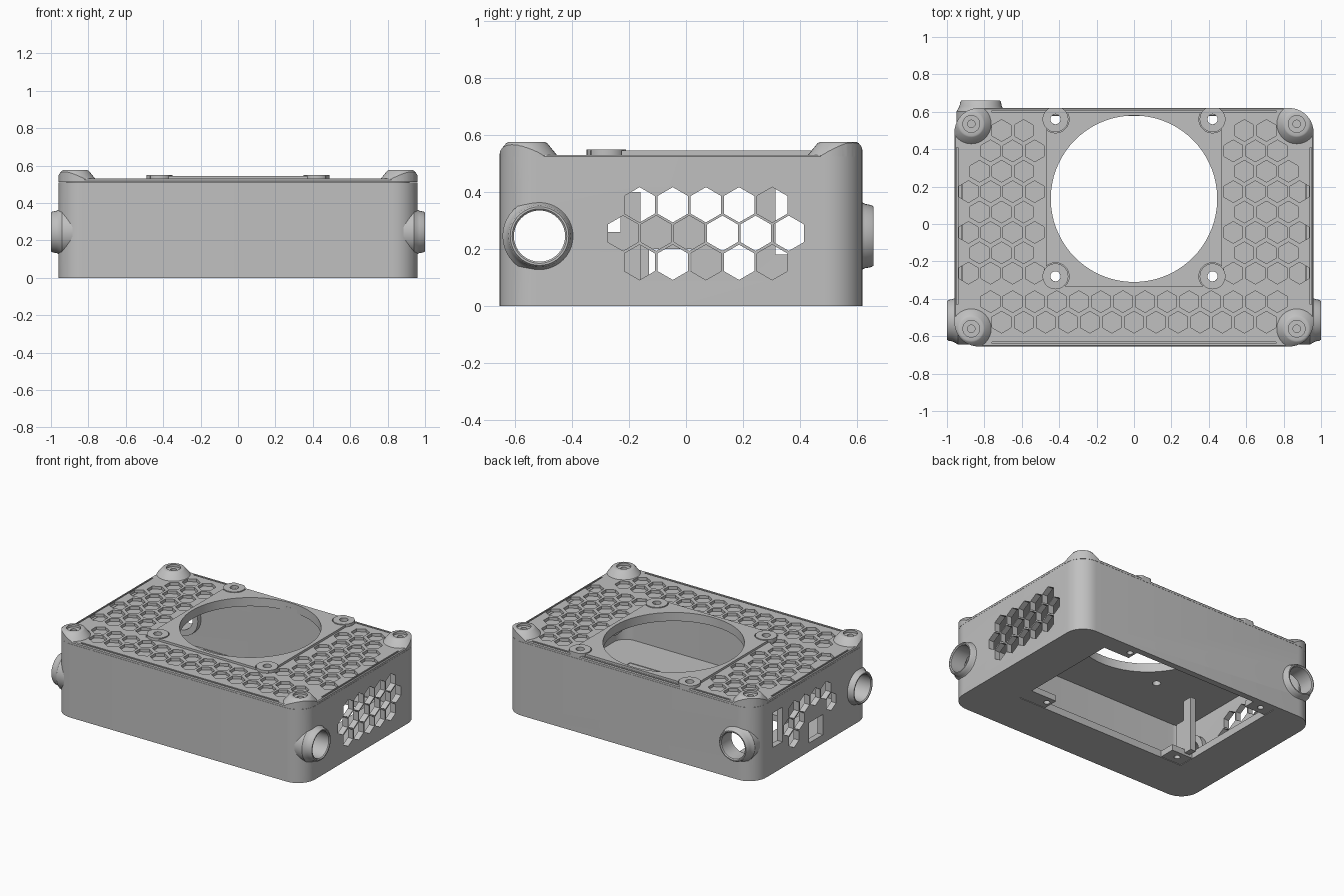
import bpy, bmesh, math
from mathutils import Matrix, Vector

if "Cube" in bpy.data.objects:
    bpy.data.objects.remove(bpy.data.objects["Cube"])

mat = bpy.data.materials.new("grey plastic")
mat.diffuse_color = (0.53, 0.53, 0.53, 1)
mat.use_nodes = True
mat.node_tree.nodes["Principled BSDF"].inputs["Base Color"].default_value = mat.diffuse_color

X, Y0, Y1 = 0.96, -0.655, 0.62          # outer case limits
SEAM_Z, TOP_Z, WALL = 0.51, 0.53, 0.04
FAN = (0.0, 0.135)


def finish(bm, name, hide=False):
    bm.normal_update()
    if bm.calc_volume(signed=True) < 0:
        bmesh.ops.reverse_faces(bm, faces=bm.faces)
    me = bpy.data.meshes.new(name)
    bm.to_mesh(me)
    bm.free()
    ob = bpy.data.objects.new(name, me)
    bpy.context.collection.objects.link(ob)
    me.materials.append(mat)
    ob.hide_render = hide
    return ob


def stack(bm, layers, m=Matrix()):
    """Closed solid through outlines of equal length, bottom to top."""
    rings = [[bm.verts.new(m @ Vector((x, y, z))) for x, y in pts] for pts, z in layers]
    bm.faces.new(rings[0][::-1])
    bm.faces.new(rings[-1])
    n = len(rings[0])
    for a, b in zip(rings, rings[1:]):
        for i in range(n):
            j = (i + 1) % n
            bm.faces.new((a[i], a[j], b[j], b[i]))


def prism(bm, pts, z0, z1, m=Matrix()):
    stack(bm, [(pts, z0), (pts, z1)], m)


def box(bm, x0, x1, y0, y1, z0, z1):
    prism(bm, [(x0, y0), (x1, y0), (x1, y1), (x0, y1)], z0, z1)


def ngon(cx, cy, r, n, start=0.0):
    return [(cx + r * math.cos(start + 2 * math.pi * i / n),
             cy + r * math.sin(start + 2 * math.pi * i / n)) for i in range(n)]


def outline(inset=0.0, n=10):
    """Rounded case outline, moved inwards."""
    r = 0.13 - inset
    x, y0, y1 = X - inset - r, Y0 + inset + r, Y1 - inset - r
    pts = []
    for k, (cx, cy) in enumerate([(x, y1), (-x, y1), (-x, y0), (x, y0)]):
        for i in range(n + 1):
            a = math.pi / 2 * (k + i / n)
            pts.append((cx + r * math.cos(a), cy + r * math.sin(a)))
    return pts


def lathe(bm, profile, m, n=40):
    """Closed ring swept round the local z axis; profile runs inside up, outside down."""
    rings = [[bm.verts.new(m @ Vector((x, y, h))) for x, y in ngon(0, 0, r, n)]
             for r, h in reversed(profile)]
    for a, b in zip(rings, rings[1:] + rings[:1]):
        for i in range(n):
            j = (i + 1) % n
            bm.faces.new((a[i], a[j], b[j], b[i]))


def cut(ob, bm, operation='DIFFERENCE'):
    cutter = finish(bm, "cutter", True)
    mod = ob.modifiers.new("cut", 'BOOLEAN')
    mod.operation, mod.solver, mod.object = operation, 'EXACT', cutter
    bpy.context.view_layer.objects.active = ob
    bpy.ops.object.modifier_apply(modifier=mod.name)
    bpy.data.objects.remove(cutter)


def side_frame(origin, out):
    """Local z points out of a wall, local y stays up."""
    out, up = Vector(out), Vector((0, 0, 1))
    m = Matrix((up.cross(out), up, out)).transposed().to_4x4()
    m.translation = origin
    return m


ports = [side_frame((X, -0.515, 0.245), (1, 0, 0)),
         side_frame((-X, -0.515, 0.245), (-1, 0, 0)),
         side_frame((-0.82, Y1, 0.245), (0, 1, 0))]

# Case body: rounded box with a hollow inside
bm = bmesh.new()
prism(bm, outline(), 0, SEAM_Z)
case = finish(bm, "case_body")
bm = bmesh.new()
prism(bm, outline(WALL), 0.05, 0.6)
cut(case, bm)
bm = bmesh.new()
box(bm, -0.66, 0.66, -0.33, Y1 - WALL - 0.003, -0.1, 0.1)    # floor opening
cut(case, bm)
bm = bmesh.new()
for m in ports:                                       # port holes
    prism(bm, ngon(0, 0, 0.1, 40), -0.09, 0.1, m)
cut(case, bm)

# Side vents: three staggered rows on the right, fewer on the left
PITCH, HEX = 0.1165, 0.062
vents = [(0.07 + PITCH * k, 0.355) for k in range(-2, 3)]
vents += [(0.07 + PITCH * (k - 0.5), 0.255) for k in range(-2, 4)]
vents += [(0.07 + PITCH * k, 0.153) for k in range(-2, 3)]
left_vents = [0, 1, 2, 3, 5, 8, 9, 14]
mr, ml = side_frame((X, 0, 0), (1, 0, 0)), side_frame((-X, 0, 0), (-1, 0, 0))
bm = bmesh.new()
for i, (y, z) in enumerate(vents):
    prism(bm, ngon(y, z, HEX, 6, math.pi / 6), -0.1, 0.1, mr)
    if i in left_vents:
        prism(bm, ngon(-y, z, HEX, 6, math.pi / 6), -0.1, 0.1, ml)
box(bm, -1.1, -0.9, 0.315, 0.42, 0.18, 0.42)          # connector slots
box(bm, -1.1, -0.9, -0.13, 0.02, 0.06, 0.2)
cut(case, bm)

# Side and back port collars
bm = bmesh.new()
for m in ports:
    lathe(bm, [(0.09, -0.075), (0.09, 0.034), (0.096, 0.04), (0.103, 0.04), (0.109, 0.032),
               (0.113, 0.01), (0.12, -0.004), (0.13, -0.018), (0.13, -0.075)], m)
finish(bm, "port_collars")

# Board tabs in the floor opening corners, and an upright guide
bm = bmesh.new()
for x0, x1 in ((0.455, 0.67), (-0.67, -0.5)):
    for y0, y1 in ((-0.34, -0.22), (0.49, 0.585)):
        box(bm, x0, x1, y0, y1, 0.004, 0.046)
tabs = finish(bm, "board_tabs")
bm = bmesh.new()
for x in (0.49, -0.58):
    for y in (-0.27, 0.545):
        prism(bm, ngon(x, y, 0.02, 20), -0.1, 0.1)
cut(tabs, bm)
bm = bmesh.new()
box(bm, -0.64, -0.6, -0.3, -0.16, 0.02, 0.26)
box(bm, -0.64, -0.6, -0.23, -0.16, 0.26, 0.4)
finish(bm, "upright_guide")

# Lid with an inner lip, fan opening, shallow hex pockets and edge grooves
bm = bmesh.new()
stack(bm, [(outline(WALL + 0.003), 0.485), (outline(WALL + 0.003), SEAM_Z + 0.001),
           (outline(), SEAM_Z + 0.001), (outline(), TOP_Z - 0.006), (outline(0.005), TOP_Z)])
lid = finish(bm, "lid")
fan_holes = [(x, y) for x in (-0.42, 0.42) for y in (-0.28, 0.56)]
posts = [(x, y) for x in (-0.87, 0.87) for y in (-0.56, 0.535)]


def fan_cutter():
    bm = bmesh.new()
    prism(bm, ngon(*FAN, 0.445, 72), 0.4, 0.7)
    for x, y in fan_holes:
        prism(bm, ngon(x, y, 0.027, 20), 0.4, 0.7)
    return bm


cut(lid, fan_cutter())
rows = [(0.5 - 0.109 * i, 0.5 * (i % 2), True) for i in range(8)]
rows += [(-0.415, 0.5, False), (-0.525, 0.0, False)]
bm = bmesh.new()
for y, shift, sides_only in rows:
    for k in range(-8, 9):
        x = 0.118 * (k + shift)
        if abs(x) > 0.9 or (sides_only and abs(x) < 0.52):
            continue
        if min(math.hypot(x - px, y - py) for px, py in posts) < 0.16:
            continue
        prism(bm, ngon(x, y, 0.058, 6, math.pi / 6), 0.51, 0.6)
for s in (-1, 1):
    box(bm, s * 0.945 - 0.005, s * 0.945 + 0.005, -0.43, 0.41, 0.518, 0.6)
for y in (Y0 + 0.02, Y1 - 0.018):
    box(bm, -0.76, 0.76, y - 0.005, y + 0.005, 0.518, 0.6)
cut(lid, bm)

# Raised fan mount with round screw pads
bm = bmesh.new()
box(bm, -0.47, 0.47, -0.335, 0.595, TOP_Z - 0.01, 0.545)
mount = finish(bm, "fan_mount")
bm = bmesh.new()
for x, y in fan_holes:
    prism(bm, ngon(x, y, 0.073, 32), 0.4, 0.7)
cut(mount, bm)
cut(mount, fan_cutter())
bm = bmesh.new()
for x, y in fan_holes:
    lathe(bm, [(0.027, 0.52), (0.027, 0.549), (0.069, 0.549), (0.069, 0.52)],
          Matrix.Translation((x, y, 0)), 32)
pads = finish(bm, "fan_screw_pads")
bm = bmesh.new()
prism(bm, ngon(*FAN, 0.445, 72), 0.4, 0.7)
cut(pads, bm)
bm = bmesh.new()
prism(bm, outline(), 0.4, 0.7)
cut(pads, bm, 'INTERSECT')

# Corner screw posts, trimmed flush with the case corners
bm = bmesh.new()
for x, y in posts:
    lathe(bm, [(0.02, 0.515), (0.02, 0.56), (0.045, 0.56), (0.045, 0.576), (0.064, 0.576),
               (0.072, 0.572), (0.108, 0.528), (0.108, 0.515)],
          Matrix.Translation((x, y, 0)), 32)
screw_posts = finish(bm, "corner_screw_posts")
bm = bmesh.new()
prism(bm, outline(), 0.4, 0.7)
cut(screw_posts, bm, 'INTERSECT')

# Smooth the curved parts, keep edges sharp
for ob in bpy.context.collection.objects:
    ob.select_set(True)
bpy.context.view_layer.objects.active = case
bpy.ops.object.shade_smooth_by_angle(angle=math.radians(30))
